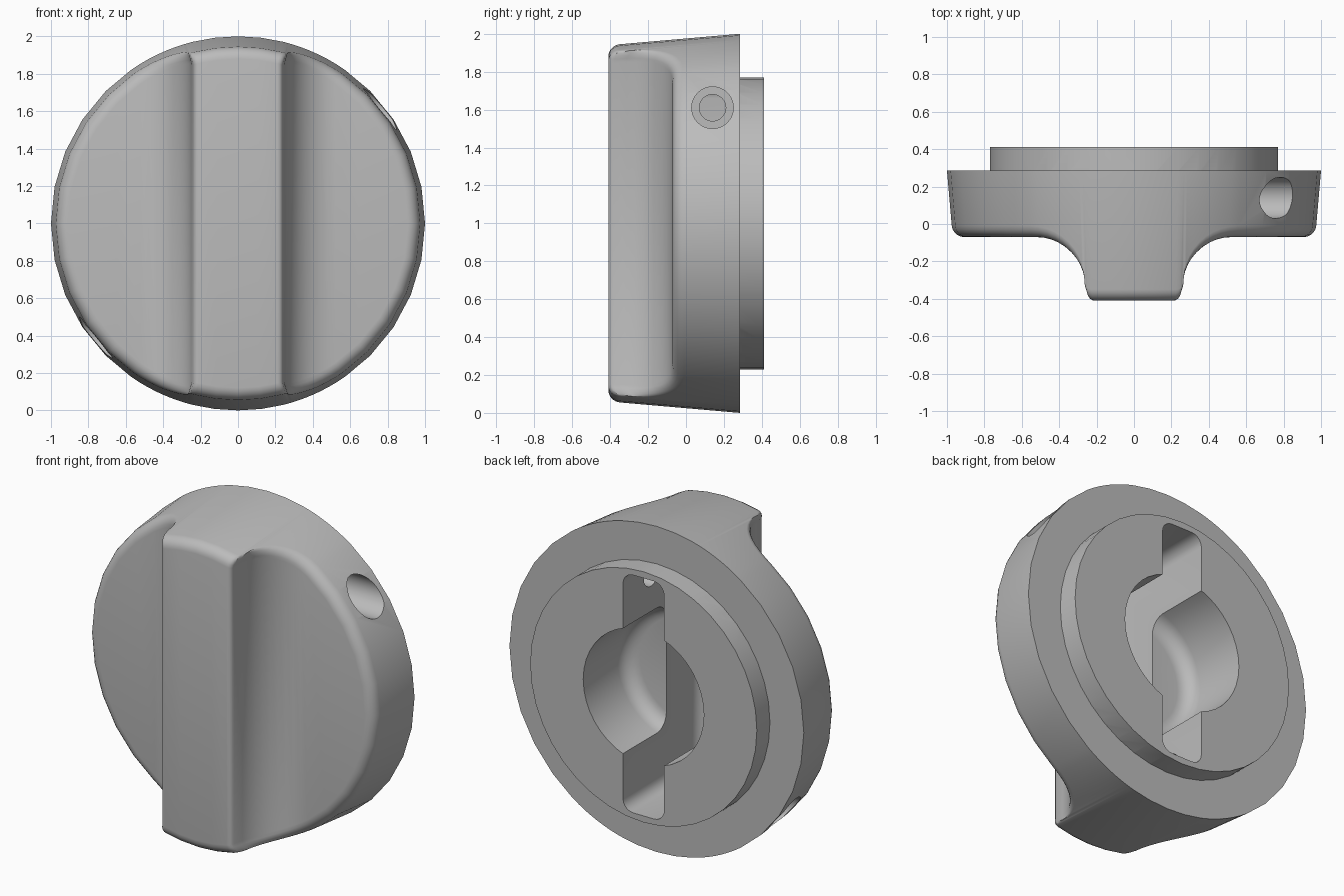
import bpy, bmesh
from math import sin, cos, pi, sqrt, radians
from mathutils import Matrix, Vector

cube = bpy.data.objects.get("Cube")
if cube:
    bpy.data.objects.remove(cube, do_unlink=True)

grey = bpy.data.materials.new("plain_grey")
grey.use_nodes = True
grey.diffuse_color = (0.5, 0.5, 0.5, 1)
grey.node_tree.nodes["Principled BSDF"].inputs["Base Color"].default_value = (0.5, 0.5, 0.5, 1)

BACK, PLATE, GRIP = 0.285, -0.07, -0.41   # depths of the rim, plate face and grip face
FILLET = 0.06
STEPS = 5


def make_object(name, bm):
    bmesh.ops.recalc_face_normals(bm, faces=bm.faces)
    mesh = bpy.data.meshes.new(name)
    bm.to_mesh(mesh)
    bm.free()
    obj = bpy.data.objects.new(name, mesh)
    obj.location.z = 1
    mesh.materials.append(grey)
    bpy.context.collection.objects.link(obj)
    return obj


def cylinder(name, radius, start, end, round_edge=0):
    """Cylinder between two points, optionally with rounded ends."""
    start, end = Vector(start), Vector(end)
    axis = end - start
    turn = axis.to_track_quat('Z', 'Y').to_matrix().to_4x4()
    bm = bmesh.new()
    bmesh.ops.create_cone(bm, cap_ends=True, segments=40, radius1=radius, radius2=radius,
                          depth=axis.length,
                          matrix=Matrix.Translation((start + end) / 2) @ turn)
    if round_edge:
        rims = [e for e in bm.edges if e.calc_face_angle() > 1]
        bmesh.ops.bevel(bm, geom=rims, offset=round_edge, segments=STEPS,
                        profile=0.5, affect='EDGES')
    return make_object(name, bm)


def combine(target, tool, operation):
    mod = target.modifiers.new(tool.name, 'BOOLEAN')
    mod.operation, mod.solver, mod.object = operation, 'EXACT', tool
    bpy.context.view_layer.objects.active = target
    bpy.ops.object.modifier_apply(modifier=mod.name)
    bpy.data.objects.remove(tool, do_unlink=True)


def rim_radius(y, front):
    """Tapered rim, rounded over where it meets the front surface."""
    radius = 1 - 0.087 * (BACK - y)
    inset = max(0, FILLET - (y - front))
    return radius - FILLET + sqrt(max(0, FILLET ** 2 - inset ** 2))


# Half profile across the front: grip face, rounded corner, concave flare, plate
half = [(0.11, GRIP)]
for i in range(STEPS):
    a = pi / 2 * i / (STEPS - 1)
    half.append((0.21 + 0.03 * sin(a), GRIP + 0.03 - 0.03 * cos(a)))
for i in range(11):
    a = pi / 2 * i / 10
    half.append((0.52 - 0.273 * cos(a), -0.36 + 0.29 * sin(a)))
stations = [(x / rim_radius(y, y), y) for x, y in half]
stations += [(sin(radians(d)), PLATE) for d in (45, 56.25, 67.5, 78.75, 90)]
stations = [(-s, y) for s, y in reversed(stations)] + [(0, GRIP)] + stations

# Knob body: sections lofted from side to side
bm = bmesh.new()
rings = []
for s, front in stations:
    depths = [front + FILLET * (1 - cos(pi / 2 * i / STEPS)) for i in range(STEPS + 1)] + [BACK]
    side = [(rim_radius(y, front), y) for y in depths]
    c = sqrt(max(0, 1 - s * s))
    ring = [bm.verts.new((r * s, y, r * c)) for r, y in reversed(side)]
    ring += [bm.verts.new((r * s, y, -r * c)) for r, y in side]
    rings.append(ring)
for a, b in zip(rings, rings[1:]):
    for i in range(len(a)):
        j = (i + 1) % len(a)
        bm.faces.new((a[i], a[j], b[j], b[i]))
bmesh.ops.remove_doubles(bm, verts=bm.verts, dist=0.0001)
bmesh.ops.dissolve_degenerate(bm, edges=bm.edges, dist=0.0001)
knob = make_object("knob_body", bm)

# Raised ring on the back
combine(knob, cylinder("back_ring", 0.77, (0, 0.2, 0), (0, 0.412, 0)), 'UNION')

# Round pocket and the deeper slot that runs into the grip
combine(knob, cylinder("pocket_cutter", 0.41, (0, -0.01, 0), (0, 0.7, 0), 0.09), 'DIFFERENCE')
bm = bmesh.new()
bmesh.ops.create_cube(bm, size=1, matrix=Matrix.Translation((0, 0.185, 0))
                      @ Matrix.Diagonal((0.28, 1.03, 1.46, 1)))
bmesh.ops.bevel(bm, geom=bm.edges[:], offset=0.07, segments=STEPS, profile=0.5, affect='EDGES')
combine(knob, make_object("slot_cutter", bm), 'DIFFERENCE')

# Stepped screw holes on opposite sides
for s in (1, -1):
    for radius, inner, outer in ((0.11, 0.4, 1.2), (0.07, 0.05, 0.6)):
        hole = cylinder("screw_hole_cutter", radius,
                        (s * inner, 0.14, s * 0.61), (s * outer, 0.14, s * 0.61))
        combine(knob, hole, 'DIFFERENCE')

# Smooth shading with crisp edges
bpy.ops.object.select_all(action='DESELECT')
knob.select_set(True)
bpy.context.view_layer.objects.active = knob
bpy.ops.object.shade_smooth_by_angle(angle=radians(30))
